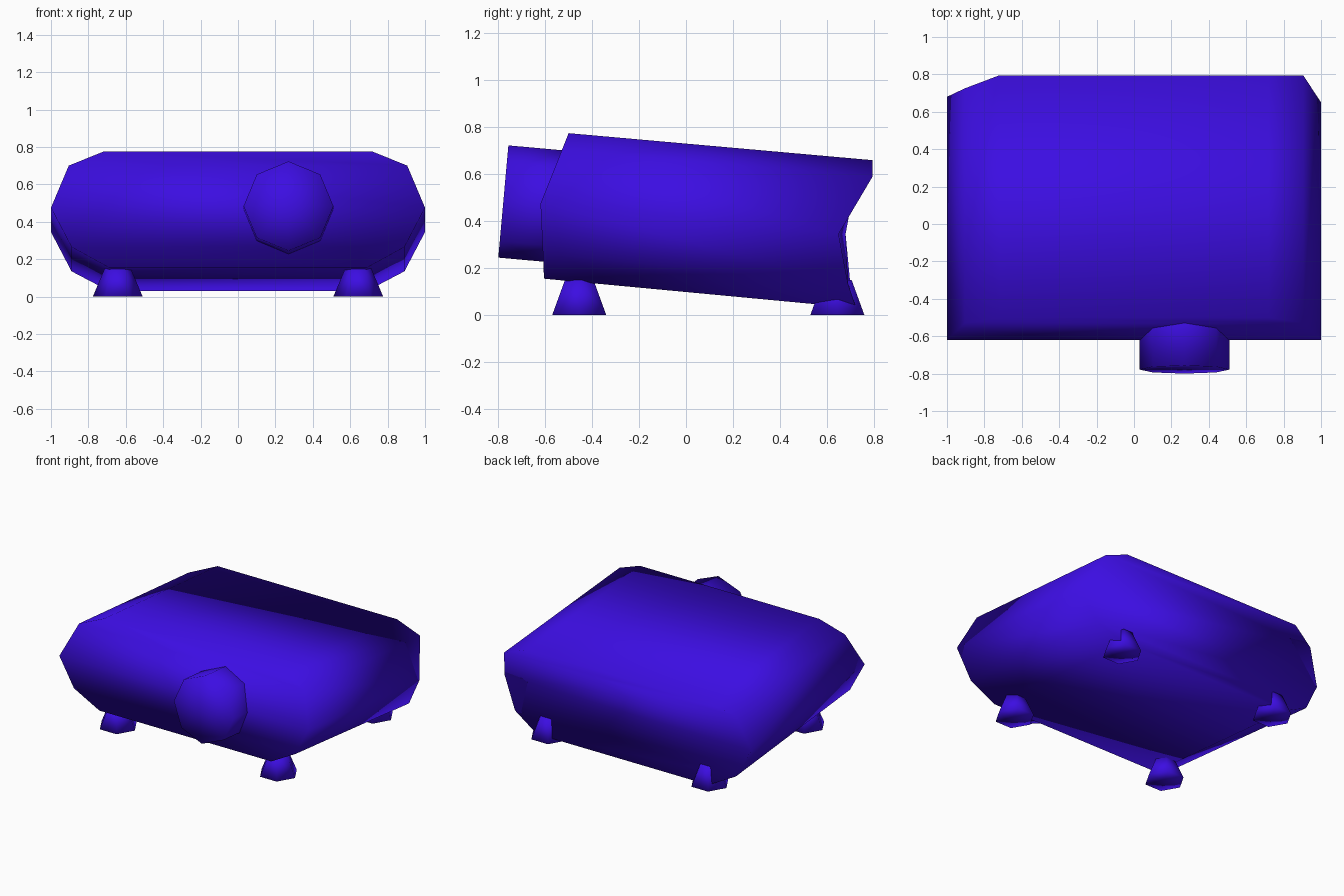
import bpy
import bmesh
import math
from mathutils import Matrix, Vector

cube = bpy.data.objects.get("Cube")
if cube:
    bpy.data.objects.remove(cube, do_unlink=True)

# One colour for the whole model
blue = bpy.data.materials.new("violet_blue")
blue.use_nodes = True
blue.diffuse_color = (0.045, 0.004, 0.76, 1)
blue.node_tree.nodes["Principled BSDF"].inputs["Base Color"].default_value = blue.diffuse_color


def finish(name, bm):
    """Turn a bmesh into a smooth-shaded object."""
    bmesh.ops.recalc_face_normals(bm, faces=bm.faces)
    for face in bm.faces:
        face.smooth = True
    mesh = bpy.data.meshes.new(name)
    bm.to_mesh(mesh)
    bm.free()
    mesh.materials.append(blue)
    obj = bpy.data.objects.new(name, mesh)
    bpy.context.collection.objects.link(obj)
    return obj


def frustum(name, sides, r_bottom, r_top, depth, matrix, turn=0.0):
    """Closed cone section standing on its base, placed by a matrix."""
    bm = bmesh.new()
    bmesh.ops.create_cone(bm, cap_ends=True, cap_tris=True, segments=sides,
                          radius1=r_bottom, radius2=r_top, depth=depth,
                          matrix=Matrix.Translation((0, 0, depth / 2)) @ Matrix.Rotation(turn, 4, "Z"))
    bm.transform(matrix)
    return finish(name, bm)


# Body: rows from top to bottom, each as
# half width, front y, front z, back y at -x, back y at +x, back z
rows = [
    (0.72, -0.50, 0.775, 0.795, 0.795, 0.66),
    (0.905, -0.53, 0.70, 0.725, 0.795, 0.59),
    (1.00, -0.62, 0.475, 0.68, 0.65, 0.345),
    (0.89, -0.61, 0.265, 0.70, 0.69, 0.135),
    (0.69, -0.605, 0.155, 0.725, 0.725, 0.03),
]
bm = bmesh.new()
corners = {"front": [], "back": []}
for w, fy, fz, by_neg, by_pos, bz in rows:
    corners["front"].append([bm.verts.new((-w, fy, fz)), bm.verts.new((w, fy, fz))])
    corners["back"].append([bm.verts.new((-w, by_neg, bz)), bm.verts.new((w, by_pos, bz))])
front, back = corners["front"], corners["back"]
for upper in range(len(rows) - 1):
    lower = upper + 1
    for ring in (front, back):
        bm.faces.new((ring[upper][0], ring[upper][1], ring[lower][1], ring[lower][0]))
    for side in (0, 1):
        bm.faces.new((front[upper][side], back[upper][side], back[lower][side], front[lower][side]))
for row in (0, -1):
    bm.faces.new((front[row][0], front[row][1], back[row][1], back[row][0]))
finish("body", bm)

# Lens barrel: octagonal, tilted with the body
axis = Vector((0, -1, 0.09))
lens_matrix = Matrix.Translation((0.27, -0.38, 0.448)) @ axis.to_track_quat("Z", "Y").to_matrix().to_4x4()
frustum("lens_barrel", 8, 0.24, 0.24, 0.40, lens_matrix)

# Four tapered feet
for end, y in (("front", -0.455), ("rear", 0.645)):
    for side, x in (("left", 0.643), ("right", -0.643)):
        frustum(f"{end}_{side}_foot", 6, 0.133, 0.07, 0.15,
                Matrix.Translation((x, y, 0)), turn=math.pi / 6 * 3)
